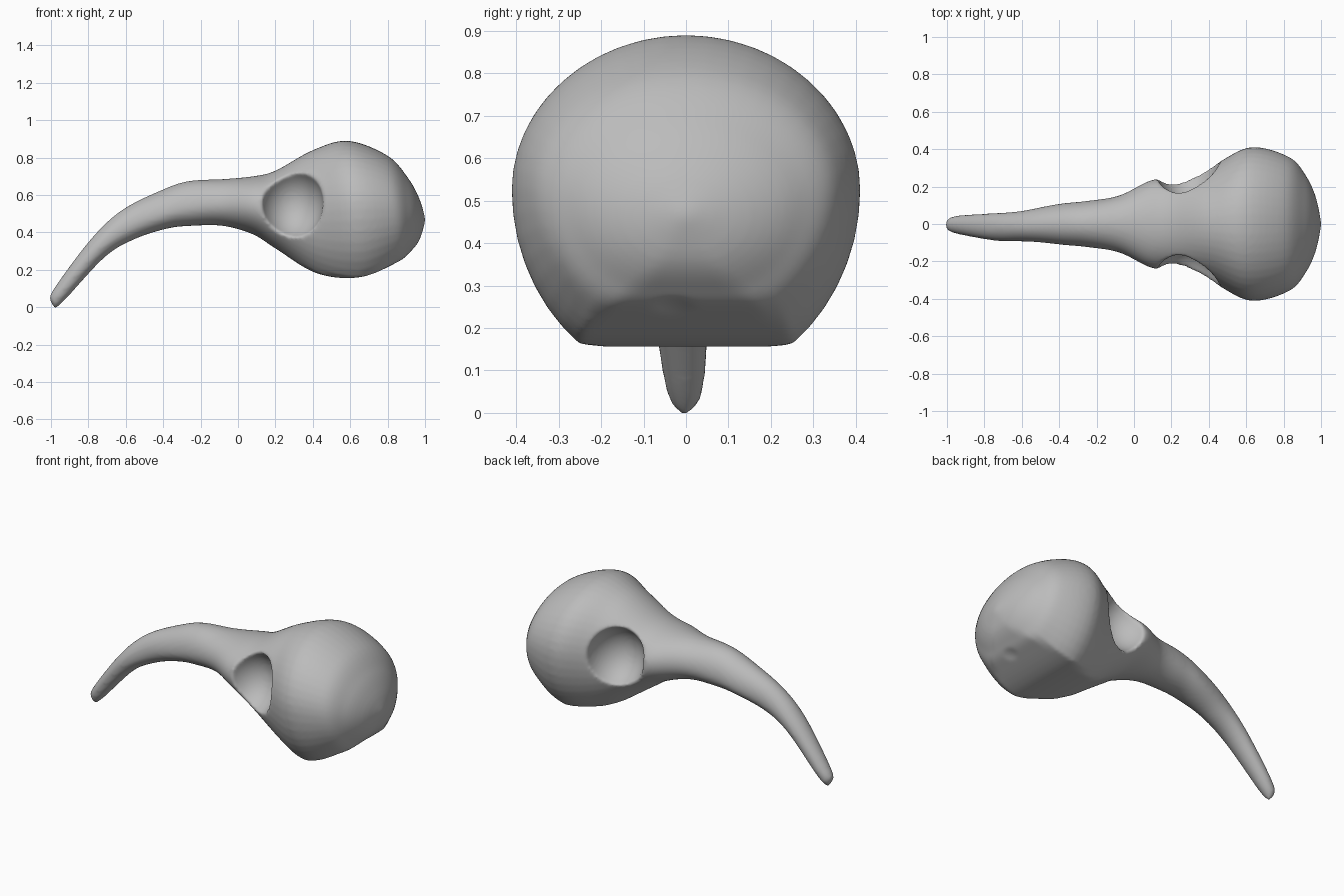
import bpy, bmesh, math
from mathutils import Vector

cube = bpy.data.objects.get("Cube")
if cube:
    bpy.data.objects.remove(cube, do_unlink=True)

bone = bpy.data.materials.new("bone_grey")
bone.use_nodes = True
bone.diffuse_color = (0.5, 0.5, 0.5, 1)
bone.node_tree.nodes["Principled BSDF"].inputs["Base Color"].default_value = bone.diffuse_color

# Skull sections from beak tip to back of head: top x, top z, bottom x, bottom z, half width
SECTIONS = [
    (-1, .03, -.98, -.01, .016),
    (-.99, .09, -.92, .045, .046),
    (-.79, .36, -.71, .27, .073),
    (-.62, .52, -.55, .365, .083),
    (-.4, .63, -.38, .42, .11),
    (-.26, .675, -.25, .435, .123),
    (-.08, .685, -.08, .435, .152),
    (.08, .7, .08, .39, .23),
    (.2, .73, .2, .315, .255),
    (.4, .84, .42, .182, .31),
    (.59, .89, .65, .16, .41),
    (.8, .81, .85, .24, .36),
    (.91, .69, .92, .295, .265),
    (.97, .58, .97, .36, .15),
    (1, .48, 1, .455, .015),
]
SIDES, STEPS = 48, 6


def blend(a, b, c, d, t):
    """Smooth curve through b and c."""
    return b + .5 * t * (c - a + t * (2 * a - 5 * b + 4 * c - d + t * (3 * (b - c) + d - a)))


def bump(x, centre, spread):
    return math.exp(-((x - centre) / spread) ** 2)


def skull_rings():
    last = len(SECTIONS) - 1
    for i in range(last):
        quad = [SECTIONS[min(max(i + k, 0), last)] for k in (-1, 0, 1, 2)]
        for step in range(STEPS):
            yield [blend(*values, step / STEPS) for values in zip(*quad)]
    yield SECTIONS[last]


def section_point(ring, angle):
    """Oval section whose underside is cut flat below the braincase."""
    top_x, top_z, bottom_x, bottom_z, width = ring
    shift = -.016 * bump(top_x, -.75, .2)
    widest = .5 - .1 * bump(top_x, -.4, .3)
    depth = 1 + .27 * bump(top_x, .65, .3)
    top = Vector((top_x, shift, top_z))
    bottom = Vector((bottom_x, shift, bottom_z))
    rise = math.sin(angle)
    middle = bottom.lerp(top, widest)
    point = middle.lerp(top, rise) if rise >= 0 else middle.lerp(bottom, min(1, -rise * depth))
    point.y += math.cos(angle) * width
    return point


# Braincase and long curved beak in one loft
bm = bmesh.new()
angles = [math.tau * k / SIDES for k in range(SIDES)]
rings = [[bm.verts.new(section_point(ring, a)) for a in angles] for ring in skull_rings()]
for a, b in zip(rings, rings[1:]):
    for k in range(SIDES):
        bm.faces.new((a[k - 1], a[k], b[k], b[k - 1]))
bm.faces.new(rings[0])
bm.faces.new(rings[-1])
bmesh.ops.recalc_face_normals(bm, faces=bm.faces[:])
mesh = bpy.data.meshes.new("skull")
bm.to_mesh(mesh)
bm.free()
mesh.materials.append(bone)
skull = bpy.data.objects.new("skull", mesh)
bpy.context.collection.objects.link(skull)


def hollow(name, location, radii):
    """Scoop an ellipsoid out of the skull."""
    bpy.ops.mesh.primitive_uv_sphere_add(segments=40, ring_count=24, radius=1, location=location)
    ball = bpy.context.object
    ball.name = name
    ball.scale = radii
    ball.data.materials.append(bone)
    ball.hide_render = True
    ball.hide_set(True)
    cut = skull.modifiers.new(name, 'BOOLEAN')
    cut.operation = 'DIFFERENCE'
    cut.solver = 'EXACT'
    cut.object = ball


# Eye sockets and the shallow hollow under the back of the head
for name, side in (("left_socket_cutter", 1), ("right_socket_cutter", -1)):
    hollow(name, (.285, side * .32, .56), (.17, .21, .2))
hollow("nape_hollow_cutter", (.95, -.03, .11), (.17, .17, .17))

# Fuse the surface and soften the rims
remesh = skull.modifiers.new("fuse", 'REMESH')
remesh.mode = 'VOXEL'
remesh.voxel_size = .011
remesh.use_smooth_shade = True
soften = skull.modifiers.new("soften", 'SMOOTH')
soften.factor = .5
soften.iterations = 7
